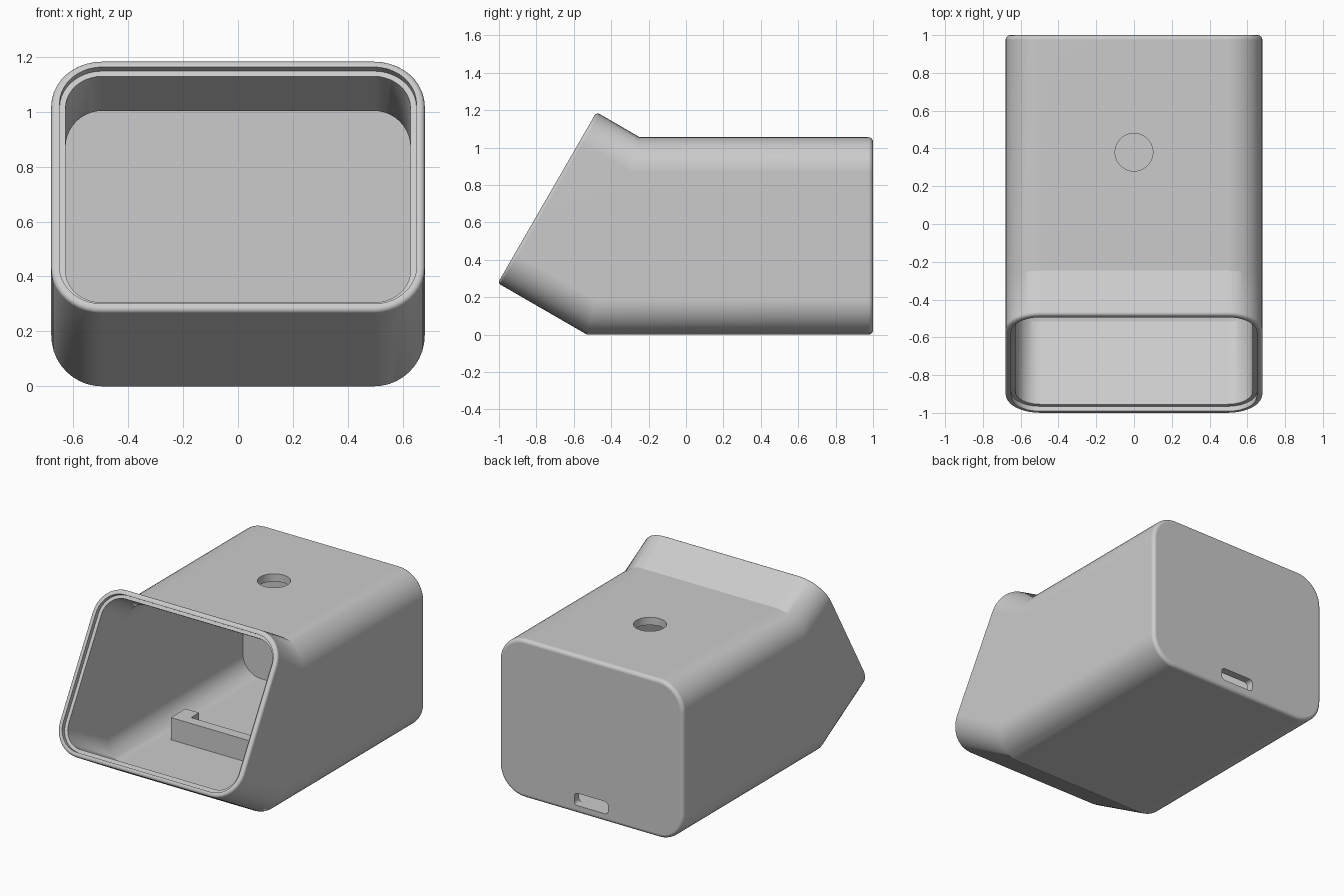
import bpy, bmesh, math
from mathutils import Vector

if "Cube" in bpy.data.objects:
    bpy.data.objects.remove(bpy.data.objects["Cube"], do_unlink=True)

HALF_W, HEIGHT, RADIUS, WALL = 0.68, 1.055, 0.185, 0.052
BEND_Y, NECK = -0.53, 0.55
TILT = math.radians(30)
MITRE = math.tan(TILT / 2)

grey = bpy.data.materials.new("plain grey")
grey.use_nodes = True
grey.diffuse_color = (0.6, 0.6, 0.6, 1)
grey.node_tree.nodes["Principled BSDF"].inputs["Base Color"].default_value = (0.6, 0.6, 0.6, 1)


def rounded_rect(hw, z0, z1, r, seg=10):
    """Outline points (x, z) of a rounded rectangle."""
    pts = []
    corners = [(hw - r, z1 - r), (r - hw, z1 - r), (r - hw, z0 + r), (hw - r, z0 + r)]
    for q, (cx, cz) in enumerate(corners):
        for i in range(seg + 1):
            a = math.pi / 2 * (q + i / seg)
            pts.append((cx + r * math.cos(a), cz + r * math.sin(a)))
    return pts


def loft(name, rings):
    """Closed solid through equal-sized rings, capped at both ends."""
    bm = bmesh.new()
    loops = [[bm.verts.new(p) for p in ring] for ring in rings]
    for a, b in zip(loops, loops[1:]):
        for i in range(len(a)):
            j = (i + 1) % len(a)
            bm.faces.new((a[i], a[j], b[j], b[i]))
    bm.faces.new(loops[0])
    bm.faces.new(loops[-1])
    bmesh.ops.recalc_face_normals(bm, faces=bm.faces)
    mesh = bpy.data.meshes.new(name)
    bm.to_mesh(mesh)
    bm.free()
    ob = bpy.data.objects.new(name, mesh)
    bpy.context.collection.objects.link(ob)
    mesh.materials.append(grey)
    return ob


def section(inset):
    return rounded_rect(HALF_W - inset, inset, HEIGHT - inset, RADIUS - inset)


def straight(y, inset):
    return [Vector((x, y, z)) for x, z in section(inset)]


def neck(depth, inset):
    """Ring in the tilted neck, at a depth behind the mouth."""
    ring = []
    for x, z in section(inset):
        d = NECK - z * MITRE - depth
        ring.append(Vector((x, BEND_Y + z * MITRE - d * math.cos(TILT), z + d * math.sin(TILT))))
    return ring


def bend(inset):
    return [Vector((x, BEND_Y + z * MITRE, z)) for x, z in section(inset)]


def fillet(r, n=4):
    """Pairs of (distance behind the end, inset) around a rounded edge."""
    steps = [math.pi / 2 * i / n for i in range(n + 1)]
    return [(r * (1 - math.cos(a)), r * (1 - math.sin(a))) for a in steps]


# Housing: outside from the back to the mouth, then the inside back again
rings = [straight(1 - d, i) for d, i in fillet(0.025)]
rings.append(bend(0))
rings += [neck(d, i) for d, i in reversed(fillet(0.018))]
rings += [neck(0, 0.03), neck(0.03, 0.03), neck(0.03, WALL)]
rings += [bend(WALL), straight(1 - WALL, WALL)]
housing = loft("housing", rings)

# Cutters for the round top hole and the rear cable slot
circle = [(0.1 * math.cos(math.tau * i / 48), 0.38 + 0.1 * math.sin(math.tau * i / 48))
          for i in range(48)]
hole = loft("top_hole_cutter", [[(x, y, z) for x, y in circle] for z in (0.9, 1.2)])
slot_outline = rounded_rect(0.125, 0.054, 0.136, 0.025, 5)
slot = loft("cable_slot_cutter", [[(x, y, z) for x, z in slot_outline] for y in (0.9, 1.1)])

bpy.context.view_layer.objects.active = housing
for cutter in (hole, slot):
    cutter.hide_render = True
    mod = housing.modifiers.new("cut", "BOOLEAN")
    mod.operation = "DIFFERENCE"
    mod.solver = "EXACT"
    mod.object = cutter
    bpy.ops.object.modifier_apply(modifier=mod.name)
    bpy.data.objects.remove(cutter, do_unlink=True)

bpy.ops.object.select_all(action="DESELECT")
housing.select_set(True)
bpy.ops.object.shade_smooth_by_angle(angle=math.radians(26))
weighted = housing.modifiers.new("weighted normals", "WEIGHTED_NORMAL")
weighted.keep_sharp = True

# Board holder on the floor: front bar with two short side returns
bar, arm, front, back = 0.44, 0.34, -0.08, 0.075
inner = front + 0.07
outline = [(-bar, front), (bar, front), (bar, back), (arm, back),
           (arm, inner), (-arm, inner), (-arm, back), (-bar, back)]
loft("board_holder", [[(x, y, z) for x, y in outline] for z in (0.045, 0.2)])
